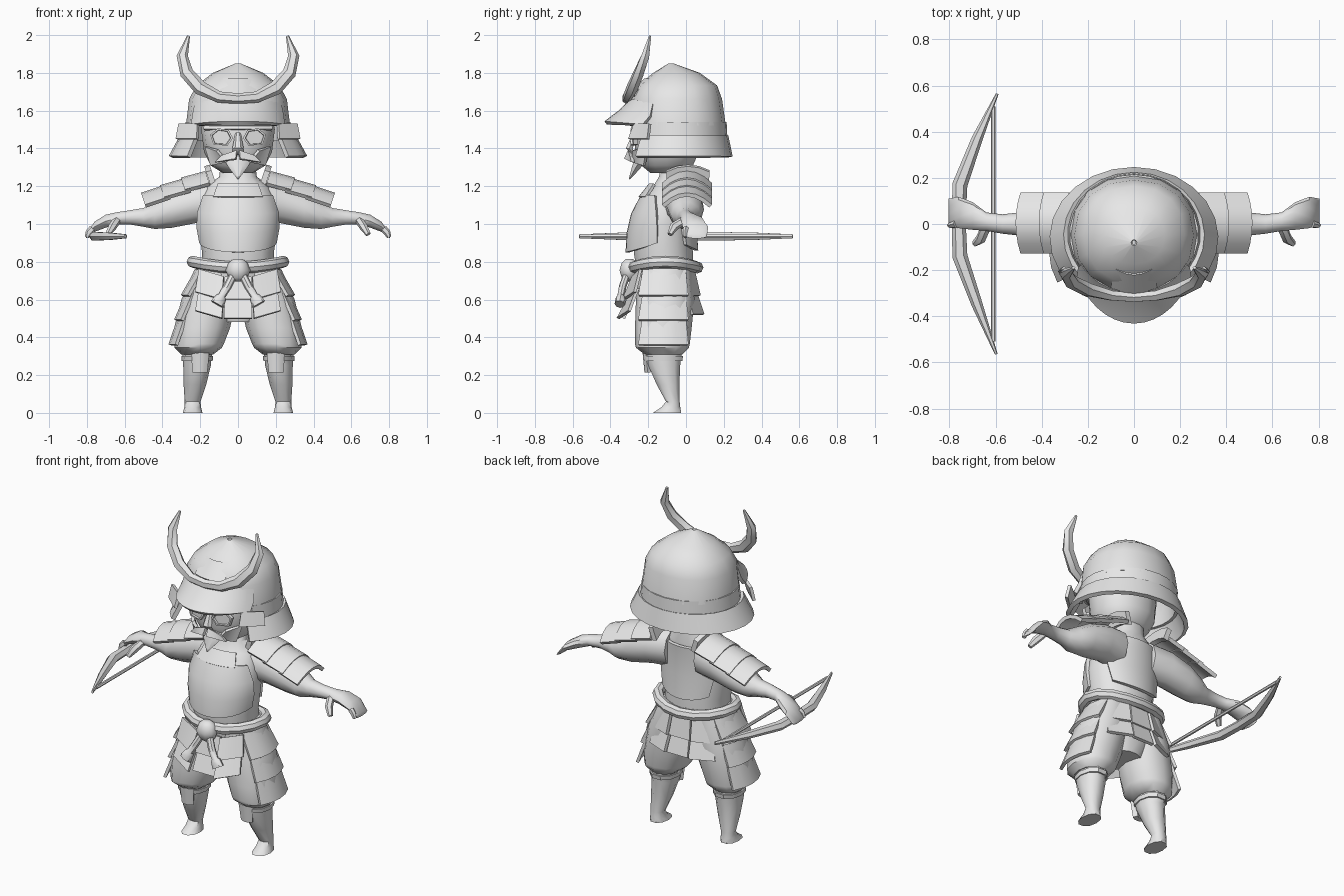
import bpy, bmesh, math
from mathutils import Vector as V

grey = bpy.data.materials.new("plain_grey")
grey.diffuse_color = (0.8, 0.8, 0.8, 1)


def build(name, rows, closed=True, caps=True, thick=0, mirror=False, loop=False, angle=40):
    """Skin a grid of point rows into an object."""
    bm = bmesh.new()
    vs = [[bm.verts.new(p) for p in r] for r in rows]
    n, m = len(rows[0]), len(rows)
    for i in range(m if loop else m - 1):
        a, b = vs[i], vs[(i + 1) % m]
        for j in range(n if closed else n - 1):
            k = (j + 1) % n
            bm.faces.new((a[j], a[k], b[k], b[j]))
    if closed and caps and not loop:
        bm.faces.new(vs[0][::-1])
        bm.faces.new(vs[-1])
    bmesh.ops.recalc_face_normals(bm, faces=bm.faces)
    me = bpy.data.meshes.new(name)
    bm.to_mesh(me)
    bm.free()
    me.materials.append(grey)
    ob = bpy.data.objects.new(name, me)
    bpy.context.collection.objects.link(ob)
    if thick:
        s = ob.modifiers.new("thick", 'SOLIDIFY')
        s.thickness, s.offset = thick, 0
    if mirror:
        ob.modifiers.new("mirror", 'MIRROR').use_mirror_merge = False
    for o in bpy.context.selected_objects:
        o.select_set(False)
    bpy.context.view_layer.objects.active = ob
    ob.select_set(True)
    bpy.ops.object.convert(target='MESH')
    bpy.ops.object.shade_smooth_by_angle(angle=math.radians(angle))
    return ob


def ring(c, u, v, n=12, p=2.0):
    """Closed (super)elliptical section."""
    f = lambda t: math.copysign(abs(t) ** (2 / p), t)
    return [V(c) + V(u) * f(math.cos(math.tau * i / n)) + V(v) * f(math.sin(math.tau * i / n))
            for i in range(n)]


def loft_z(name, secs, n=14, p=2.2, **kw):
    """Stack of sections (z, cx, cy, rx, ry)."""
    return build(name, [ring((x, y, z), (a, 0, 0), (0, b, 0), n, p) for z, x, y, a, b in secs], **kw)


def arc(name, secs, mid, thick=0.02, n=14):
    """Open curved shell; sections (z, cy, rx, ry, half span in degrees, rise at the ends)."""
    rows = []
    for z, cy, rx, ry, span, rise in secs:
        row = []
        for i in range(n + 1):
            t = 2 * i / n - 1
            a = math.radians(mid + span * t)
            row.append((rx * math.cos(a), cy + ry * math.sin(a), z + rise * t * t))
        rows.append(row)
    return build(name, rows, closed=False, thick=thick)


def panel(name, top, bot, hw_top, hw_bot, bow=(0, 0, 0), thick=0.018, mirror=False, n=4):
    """Slightly bowed plate between a top and a bottom edge."""
    rows = []
    for c, h in ((top, hw_top), (bot, hw_bot)):
        rows.append([V(c) + V(h) * (2 * i / n - 1) + V(bow) * (2 * i / n - 1) ** 2 for i in range(n + 1)])
    return build(name, rows, closed=False, thick=thick, mirror=mirror)


def tube(name, pts, radii, n=8, ref=(0, 0, 1), p=2, loop=False, **kw):
    """Sweep; radii are (sideways, along ref) pairs."""
    pts, rows = [V(q) for q in pts], []
    m = len(pts)
    for i, q in enumerate(pts):
        a = pts[(i - 1) % m] if loop or i else q
        b = pts[(i + 1) % m] if loop or i < m - 1 else q
        t = (b - a).normalized()
        side = t.cross(V(ref)).normalized()
        up = side.cross(t)
        rows.append(ring(q, side * radii[i][0], up * radii[i][1], n, p))
    return build(name, rows, loop=loop, **kw)


# Torso, neck and armour shells
loft_z("torso", [(.72, 0, -.11, .19, .15), (.85, 0, -.12, .19, .16), (1.0, 0, -.12, .213, .15),
                 (1.12, 0, -.1, .2, .13), (1.2, 0, -.07, .165, .105), (1.25, 0, -.06, .1, .085),
                 (1.36, 0, -.05, .085, .075)])
arc("chest_plate", [(.85, -.11, .2, .2, 78, .05), (.95, -.11, .215, .195, 78, .03),
                    (1.05, -.11, .215, .172, 75, .01), (1.15, -.1, .2, .13, 62, 0)], -90)
arc("chest_tab", [(1.14, -.1, .2, .145, 40, 0), (1.21, -.08, .17, .11, 38, 0)], -90, .015)
arc("back_plate", [(.86, -.11, .2, .165, 50, .03), (1.0, -.11, .215, .155, 55, 0),
                   (1.12, -.09, .2, .135, 55, 0), (1.18, -.07, .18, .12, 45, 0)], 90)

# Head and face mask
loft_z("head", [(1.27, 0, -.11, .08, .08), (1.31, 0, -.1, .145, .14), (1.38, 0, -.1, .18, .172),
                (1.5, 0, -.1, .195, .178), (1.58, 0, -.1, .18, .16)])
for s in (-1, 1):
    # Hexagonal eye with a raised rim
    hexa = [(.035, 0), (.055, .038), (.105, .045), (.14, .015), (.125, -.03), (.06, -.035)]
    rows = [[(s * (.09 + (x - .09) * k), -.298 + .5 * x * x + dy + x * .12, 1.455 + z * k) for x, z in hexa]
            for k, dy in ((1.15, .02), (1.15, -.004), (.95, -.004), (.9, .008))]
    build("eye_left" if s > 0 else "eye_right", rows, angle=20)
panel("brow", (0, -.27, 1.535), (0, -.285, 1.5), (.17, 0, 0), (.18, 0, 0), (0, .08, 0))
tube("nose", [(0, -.27, 1.48), (0, -.3, 1.4), (0, -.28, 1.37)], [(.015, .015), (.03, .02), (.035, .01)],
     6, (0, 1, 0))
panel("moustache", (.045, -.295, 1.375), (.065, -.3, 1.335), (.04, .005, -.012), (.055, .02, -.008),
      mirror=True)
panel("cheek_guard", (.14, -.24, 1.4), (.1, -.25, 1.32), (.03, .04, .01), (.04, .03, -.01), mirror=True)
tube("beard", [(0, -.235, 1.35), (0, -.265, 1.3), (0, -.3, 1.238)],
     [(.08, .03), (.05, .025), (.004, .004)], 6, (0, 1, 0))

# Helmet: dome, neck guard, flared skirt, visor and crest
loft_z("helmet_dome", [(1.845, 0, -.08, .01, .01), (1.795, 0, -.05, .13, .12), (1.73, 0, -.045, .215, .205),
                       (1.66, 0, -.05, .253, .235), (1.52, 0, -.045, .27, .25)],
       16, caps=False, thick=.012)
arc("helmet_neck_guard", [(1.54, -.045, .27, .25, 125, 0), (1.44, -.045, .28, .255, 125, 0)], 90, n=18)
arc("helmet_skirt", [(1.465, -.05, .295, .262, 133, 0), (1.355, -.06, .355, .295, 133, 0)], 90, .025, 18)
arc("visor", [(1.655, -.05, .255, .24, 60, -.02), (1.6, -.05, .265, .29, 62, -.03),
              (1.535, -.05, .27, .375, 62, -.012)], -90, .022)
panel("ear_flap", (.26, -.23, 1.53), (.27, -.25, 1.45), (.05, .04, 0), (.055, .05, 0), mirror=True)
panel("forehead_plate", (0, -.215, 1.765), (0, -.295, 1.68), (.075, 0, 0), (.1, 0, 0), (0, .025, 0))
half = [((.1, -.31, 1.672), .03), ((.2, -.285, 1.72), .038), ((.272, -.25, 1.8), .036),
        ((.295, -.215, 1.89), .03), ((.262, -.19, 1.995), .008)]
horn = [((-q[0], q[1], q[2]), r) for q, r in half[::-1]] + [((0, -.318, 1.664), .028)] + half
tube("helmet_horns", [q for q, r in horn], [(r, r * .8) for q, r in horn], 6, (0, 1, 0))

# Arms: wide sleeve, forearm and cupped hand
arm = [(.1, -.04, 1.12, .11, .12), (.22, -.01, 1.11, .1, .11), (.35, 0, 1.075, .095, .1),
       (.44, 0, 1.045, .08, .075), (.5, 0, 1.035, .05, .052), (.57, 0, 1.035, .042, .04),
       (.64, .01, 1.03, .04, .034), (.7, .035, 1.015, .06, .036), (.76, .05, .985, .068, .028),
       (.805, .055, .935, .055, .012)]
build("arm", [ring((x, y, z), (0, a, 0), (0, 0, b), 10) for x, y, z, a, b in arm], mirror=True)
tube("thumb", [(.64, -.01, 1.02), (.665, -.065, .985), (.69, -.085, .945)],
     [(.022, .022), (.024, .022), (.014, .014)], 6, (1, 0, 0), mirror=True)
tube("finger", [(.77, .0, .975), (.79, -.005, .955), (.8, -.005, .93)],
     [(.02, .016), (.018, .014), (.012, .01)], 6, (0, 1, 0), mirror=True)

# Layered shoulder guards
for i, (x0, z0, x1, z1) in enumerate(((.17, 1.27, .3, 1.235), (.27, 1.235, .41, 1.195), (.38, 1.198, .51, 1.155))):
    panel("shoulder_guard_%d" % i, (x0, .005, z0), (x1, .005, z1), (0, .125, 0), (0, .125, 0),
          (-.02, 0, -.06), .022, True, 6)
panel("shoulder_collar", (.165, .01, 1.31), (.14, .01, 1.235), (0, .115, 0), (0, .11, 0),
      (-.01, 0, -.03), .03, True)

# Trousers, lower legs and feet
loft_z("pelvis", [(.48, 0, -.11, .1, .11), (.6, 0, -.11, .19, .145), (.8, 0, -.11, .2, .15)])
loft_z("trouser_leg", [(.76, .11, -.11, .12, .14), (.6, .155, -.11, .145, .155), (.45, .19, -.12, .148, .15),
                       (.365, .205, -.125, .13, .145), (.345, .21, -.125, .125, .14),
                       (.31, .215, -.12, .085, .1)], 12, mirror=True)
loft_z("lower_leg", [(.34, .215, -.115, .08, .1), (.25, .217, -.115, .073, .088), (.15, .228, -.095, .06, .063),
                     (.06, .24, -.07, .042, .038), (.03, .24, -.08, .044, .052), (0, .24, -.1, .052, .078)],
       10, mirror=True)
panel("knee_guard", (.2, -.215, .32), (.202, -.205, .215), (.04, 0, 0), (.032, 0, 0), (0, .015, 0),
      .03, True)
loft_z("knee_strap", [(.3, .216, -.115, .084, .104), (.275, .216, -.115, .082, .1)], 10, mirror=True)

# Side, front and back skirt plates in overlapping tiers
for i, (x0, z0, x1, z1) in enumerate(((.215, .76, .295, .62), (.265, .64, .33, .49), (.305, .52, .36, .36))):
    panel("side_skirt_%d" % i, (x0, -.115, z0), (x1, -.12, z1), (0, .11, 0), (0, .13, 0),
          (-.035, 0, 0), .018, True)
for i, (y0, z0, y1, z1) in enumerate(((-.26, .74, -.3, .62), (-.275, .64, -.33, .52))):
    panel("front_skirt_%d" % i, (.14, y0, z0), (.155, y1, z1), (.065, .02, .02), (.07, .03, .02),
          thick=.016, mirror=True)
    panel("centre_skirt_%d" % i, (0, y0 - .005, z0 - .02), (0, y1, z1 - .02), (.07, 0, 0), (.075, 0, 0),
          thick=.016)
for i, (y0, z0, y1, z1) in enumerate(((.035, .75, .06, .62), (.045, .64, .08, .52))):
    panel("back_skirt_middle_%d" % i, (0, y0, z0), (0, y1, z1), (.06, 0, 0), (.07, 0, 0))
    panel("back_skirt_side_%d" % i, (.13, y0 - .02, z0), (.15, y1 - .02, z1), (.06, -.025, 0),
          (.07, -.03, 0), mirror=True)

# Waist rope, knot and tassels
path = [(.24 * math.cos(math.tau * i / 16), -.11 + .17 * math.sin(math.tau * i / 16),
         .785 + .015 * math.cos(2 * math.tau * i / 16)) for i in range(16)]
tube("waist_rope", path, [(.032, .032)] * 16, 8, loop=True)
loft_z("rope_knot", [(.695, 0, -.3, .025, .02), (.715, 0, -.3, .05, .042), (.755, 0, -.3, .066, .055),
                     (.795, 0, -.3, .05, .042), (.815, 0, -.3, .025, .02)], 10, 2, angle=60)
tube("rope_tassel", [(.02, -.31, .74), (.055, -.335, .67), (.085, -.345, .62), (.09, -.345, .61), (.11, -.35, .575)],
     [(.022, .02), (.022, .02), (.02, .018), (.03, .026), (.038, .028)], 8, (0, 1, 0), mirror=True)

# Bow with its string
tube("bow", [(-.593, .565, .935), (-.68, .37, .935), (-.755, .17, .935), (-.76, .015, .935),
             (-.755, -.14, .935), (-.68, -.35, .935), (-.597, -.565, .935)],
     [(.006, .012), (.024, .022), (.033, .026), (.03, .026), (.033, .026), (.024, .022), (.006, .012)], 6, angle=30)
tube("bow_string", [(-.61, .51, .935), (-.61, -.51, .935)], [(.01, .01)] * 2, 6)
